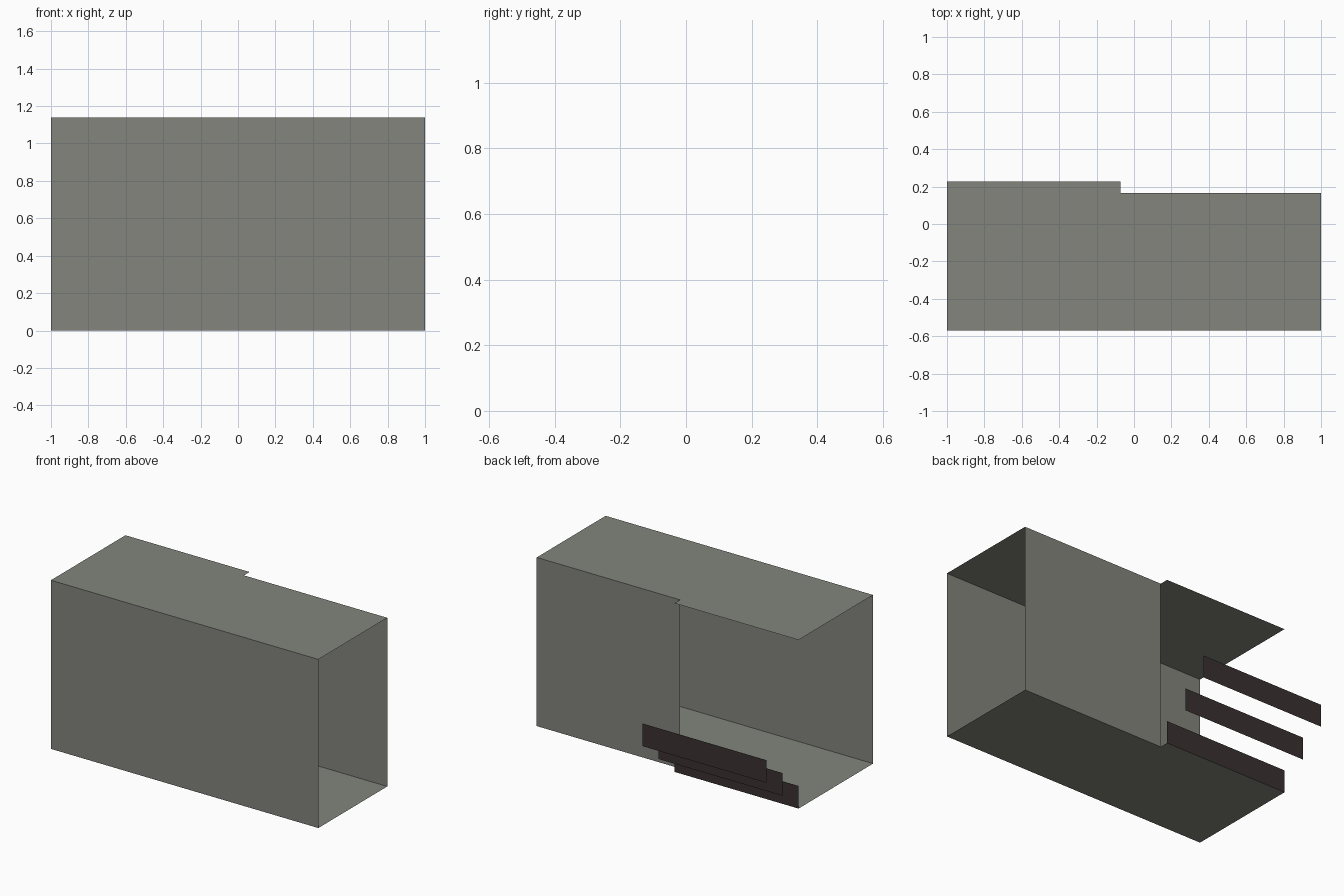
import bpy

if "Cube" in bpy.data.objects:
    bpy.data.objects.remove(bpy.data.objects["Cube"])


def material(name, rgb):
    m = bpy.data.materials.new(name)
    m.diffuse_color = (*rgb, 1.0)
    m.use_nodes = True
    m.node_tree.nodes["Principled BSDF"].inputs["Base Color"].default_value = m.diffuse_color
    return m


grey = material("warm_grey", (0.225, 0.233, 0.202))
dark = material("dark_brown", (0.042, 0.032, 0.030))


def sheet(name, points, mat):
    """One flat polygon from its outline."""
    mesh = bpy.data.meshes.new(name)
    mesh.from_pydata(points, [], [tuple(range(len(points)))])
    mesh.materials.append(mat)
    obj = bpy.data.objects.new(name, mesh)
    bpy.context.collection.objects.link(obj)
    return obj


def upright(name, x0, x1, y, z0, z1, mat, facing_back=True):
    pts = [(x0, y, z0), (x1, y, z0), (x1, y, z1), (x0, y, z1)]
    return sheet(name, pts[::-1] if facing_back else pts, mat)


FRONT, BACK, LEDGE = -0.57, 0.166, 0.226
STEP_X, HEIGHT = -0.072, 1.14

# Floor and roof share a notched outline; the ends stay open
outline = [(-1, FRONT), (1, FRONT), (1, BACK),
           (STEP_X, BACK), (STEP_X, LEDGE), (-1, LEDGE)]
sheet("roof", [(x, y, HEIGHT) for x, y in outline], grey)
sheet("floor", [(x, y, 0) for x, y in reversed(outline)], grey)

# Full front wall, and back wall over the right half only
upright("front_wall", -1, 1, FRONT, 0, HEIGHT, grey, facing_back=False)
upright("back_wall", STEP_X, 1, BACK, 0, HEIGHT, grey)

# Three stepped riser strips behind the open half
RISE, RUN = 0.153, 0.172
for i in range(3):
    upright(f"riser_{i + 1}", -1, STEP_X, LEDGE + i * RUN,
            i * RISE, (i + 1) * RISE, dark)
